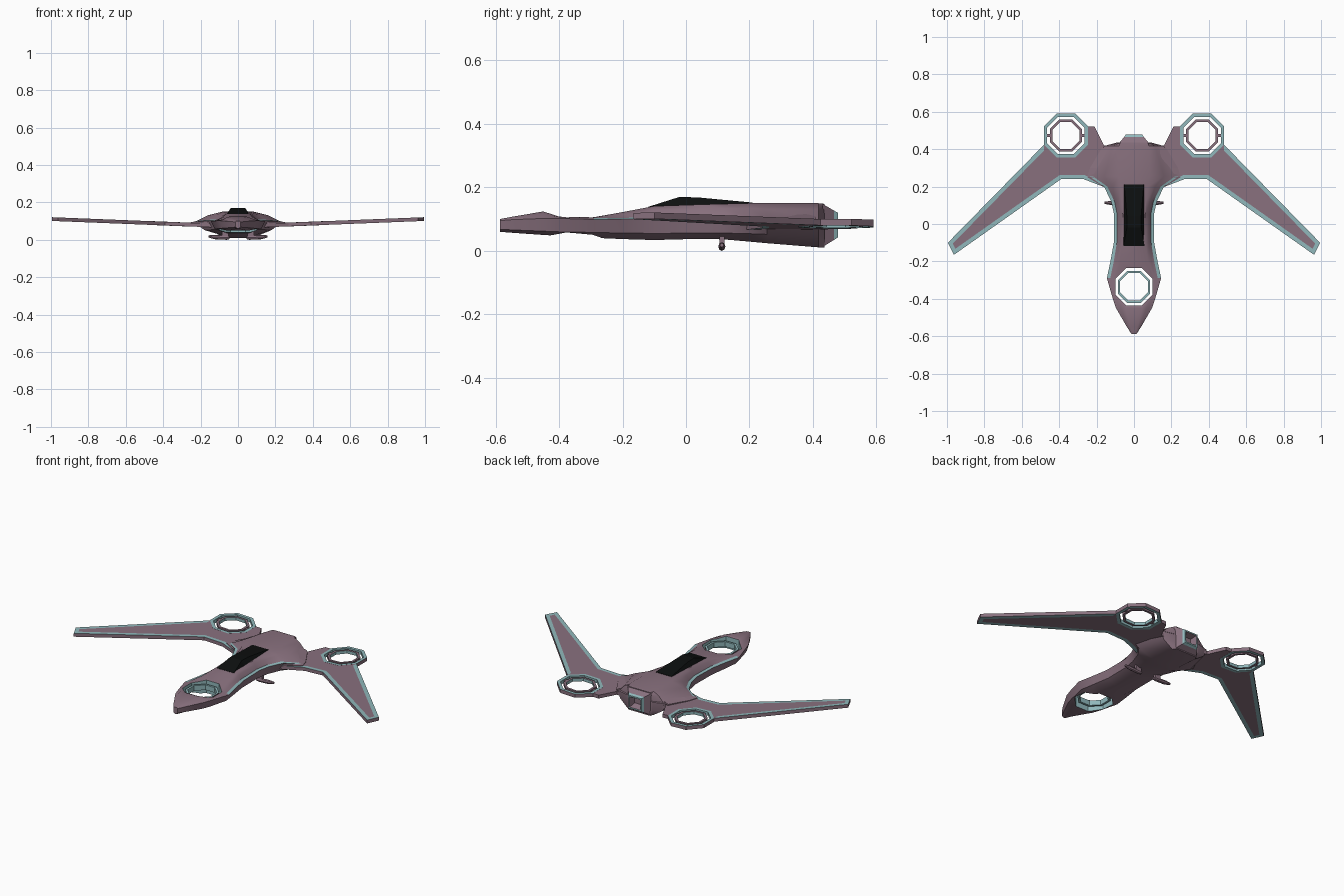
import bpy, bmesh, math
from mathutils import Vector

if "Cube" in bpy.data.objects:
    bpy.data.objects.remove(bpy.data.objects["Cube"])


def material(name, rgb):
    m = bpy.data.materials.new(name)
    m.diffuse_color = (*rgb, 1)
    m.use_nodes = True
    m.node_tree.nodes["Principled BSDF"].inputs["Base Color"].default_value = m.diffuse_color
    return m


MAUVE = material("mauve hull", (0.25, 0.165, 0.21))
TEAL = material("pale teal trim", (0.28, 0.48, 0.50))
BLACK = material("black canopy", (0.004, 0.005, 0.005))


def make(name, bm, mats=(MAUVE, TEAL), mirror=False):
    bmesh.ops.recalc_face_normals(bm, faces=bm.faces)
    me = bpy.data.meshes.new(name)
    bm.to_mesh(me)
    bm.free()
    ob = bpy.data.objects.new(name, me)
    bpy.context.collection.objects.link(ob)
    for m in mats:
        me.materials.append(m)
    if mirror:
        ob.modifiers.new("mirror", 'MIRROR')
    return ob


def loft(sections, closed=False):
    """Skin a list of equal-length point loops; cap the ends unless closed."""
    bm = bmesh.new()
    rows = [[bm.verts.new(p) for p in s] for s in sections]
    n = len(rows[0])
    pairs = list(zip(rows, rows[1:])) + ([(rows[-1], rows[0])] if closed else [])
    for a, b in pairs:
        for i in range(n):
            j = (i + 1) % n
            bm.faces.new((a[i], a[j], b[j], b[i]))
    if not closed:
        bm.faces.new(rows[0])
        bm.faces.new(rows[-1])
    return bm


def octagon(cx, cy, half):
    r = half / math.cos(math.pi / 8)
    return [(cx + r * math.cos(math.pi / 8 + k * math.pi / 4),
             cy + r * math.sin(math.pi / 8 + k * math.pi / 4)) for k in range(8)]


def octagon_ring(name, cx, cy, outer, inner, z, thick, top_teal, mirror):
    """Flat octagonal hoop with a teal bore."""
    secs = []
    for (ox, oy), (ix, iy) in zip(octagon(cx, cy, outer), octagon(cx, cy, inner)):
        h = thick / 2
        secs.append([(ox, oy, z(ox) + h), (ix, iy, z(ix) + h),
                     (ix, iy, z(ix) - h), (ox, oy, z(ox) - h)])
    bm = loft(secs, closed=True)
    bm.normal_update()
    for f in bm.faces:
        c = f.calc_center_median()
        dist = math.hypot(c.x - cx, c.y - cy)
        flat = outer - inner > 0 and inner + 0.003 < dist < outer - 0.003
        f.material_index = int(top_teal if flat else dist < (outer + inner) / 2)
    return make(name, bm, mirror=mirror)


# Fuselage: y, half width, chine z, top half width, top z, side half width, side z, bottom half width, bottom z
STATIONS = [
    (-0.587, 0.014, 0.095, 0.006, 0.100, 0.012, 0.068, 0.006, 0.060),
    (-0.55, 0.038, 0.098, 0.018, 0.107, 0.034, 0.066, 0.016, 0.057),
    (-0.45, 0.096, 0.102, 0.045, 0.124, 0.085, 0.062, 0.045, 0.050),
    (-0.40, 0.113, 0.102, 0.075, 0.108, 0.10, 0.060, 0.055, 0.047),
    (-0.29, 0.145, 0.099, 0.095, 0.106, 0.125, 0.058, 0.070, 0.041),
    (-0.20, 0.126, 0.100, 0.075, 0.122, 0.112, 0.056, 0.065, 0.037),
    (-0.10, 0.108, 0.101, 0.060, 0.141, 0.097, 0.055, 0.060, 0.034),
    (0.05, 0.106, 0.103, 0.060, 0.146, 0.097, 0.056, 0.060, 0.038),
    (0.12, 0.122, 0.104, 0.064, 0.148, 0.11, 0.056, 0.065, 0.036),
    (0.20, 0.16, 0.104, 0.075, 0.150, 0.14, 0.054, 0.075, 0.029),
    (0.255, 0.238, 0.097, 0.085, 0.150, 0.18, 0.052, 0.085, 0.024),
    (0.417, 0.16, 0.097, 0.080, 0.150, 0.14, 0.050, 0.080, 0.011),
    (0.437, 0.087, 0.095, 0.072, 0.148, 0.084, 0.050, 0.070, 0.010),
]


def hull_section(y, w, zc, wt, zt, wl, zl, wb, zb):
    rim = w - min(0.018, w * 0.15)
    mid = (wt * 0.45 + rim * 0.55, zt * 0.62 + (zc + 0.004) * 0.38)
    half = [(wt, zt), mid, (rim, zc + 0.004), (w, zc), (wl, zl), (wb, zb)]
    pts = half + [(-x, z) for x, z in reversed(half)]
    return [(x, y, z) for x, z in pts]


HOLE_Y = -0.336
bm = loft([hull_section(*s) for s in STATIONS])
bm.faces.ensure_lookup_table()
for k in range(len(STATIONS) - 1):          # trim line along the chine
    if 4 <= k <= 9:
        for i in (2, 8):
            bm.faces[k * 12 + i].material_index = 1
fuselage = make("fuselage", bm)

# Nose fan shaft cut through the fuselage
cutter = make("nose_shaft_cutter",
              loft([[(x, y, z) for x, y in octagon(0, HOLE_Y, 0.1)] for z in (-0.1, 0.3)]))
cutter.hide_render = True
cut = fuselage.modifiers.new("shaft", 'BOOLEAN')
cut.object, cut.operation, cut.solver = cutter, 'DIFFERENCE', 'EXACT'
bpy.context.view_layer.objects.active = fuselage
bpy.ops.object.modifier_apply(modifier="shaft")
bpy.data.objects.remove(cutter)
for p in fuselage.data.polygons:
    c = p.center
    if abs(p.normal.z) < 0.05 and math.hypot(c.x, c.y - HOLE_Y) < 0.107:
        p.material_index = 1
fuselage.select_set(True)
bpy.ops.object.shade_smooth_by_angle(angle=math.radians(32))
octagon_ring("nose_fan_ring", 0, HOLE_Y, 0.086, 0.074, lambda x: 0.085, 0.03, True, False)


# Tail nozzle: tapered duct with a teal lip and a recessed throat
def box_loop(y, wt, wb, zb, zt):
    return [(-wb, y, zb), (wb, y, zb), (wt, y, zt), (-wt, y, zt)]


bm = loft([box_loop(0.43, 0.082, 0.075, 0.012, 0.148), box_loop(0.466, 0.052, 0.05, 0.034, 0.127),
           box_loop(0.479, 0.044, 0.043, 0.042, 0.12), box_loop(0.479, 0.036, 0.035, 0.05, 0.112),
           box_loop(0.445, 0.025, 0.025, 0.065, 0.1)])
bm.faces.ensure_lookup_table()
for f in bm.faces[4:12]:
    f.material_index = 1
make("tail_nozzle", bm)

# Canopy
bm = loft([[(-0.058, y, zb), (0.058, y, zb), (wt, y, zt), (-wt, y, zt)] for y, zb, zt, wt in
           [(-0.118, 0.125, 0.139, 0.056), (-0.02, 0.138, 0.170, 0.038),
            (0.04, 0.140, 0.168, 0.038), (0.21, 0.142, 0.152, 0.052)]])
make("canopy", bm, (BLACK,))

# Wings: swept plates, slightly raised to the tips, with teal edge bands on both faces
FAN_X, FAN_Y = 0.364, 0.473


def wing_z(x):
    return 0.083 + 0.04 * (x - 0.3)


o = octagon(FAN_X, FAN_Y, 0.116)
outline = [(0.995, -0.10), (0.963, -0.165), (0.39, 0.24), (0.27, 0.24), (0.14, 0.19), (0.10, 0.30),
           (0.13, 0.42), (0.16, 0.42), (0.21, 0.52), (0.24, 0.52), o[3], o[4], o[5], o[6], o[7]]
bm = loft([[(x, y, wing_z(x) + d) for x, y in outline] for d in (-0.010, 0.010)])
bm.normal_update()
caps = [f for f in bm.faces if len(f.verts) > 4]
for cap in caps:
    rim = bmesh.ops.inset_region(bm, faces=[cap], thickness=0.022, use_even_offset=True)["faces"]
    for f in rim:
        c = f.calc_center_median()
        f.material_index = int(c.y < 0.265 and c.x > 0.15 or c.x > 0.5)
make("wing", bm, mirror=True)

# Wing root fairings sloping from the hull shoulder to the wing
bm = loft([[(x, y, z) for x, z in ((0.10, 0.06), (w, 0.076), (w, 0.094), (0.10, 0.125))]
           for y, w in ((0.20, 0.165), (0.25, 0.25), (0.30, 0.235), (0.41, 0.17))])
make("wing_root", bm, mirror=True)

# Wing fans: outer hoop, inner hoop and two joining pins
octagon_ring("wing_fan_hoop", FAN_X, FAN_Y, 0.118, 0.1, wing_z, 0.021, True, True)
octagon_ring("wing_fan_ring", FAN_X, FAN_Y, 0.085, 0.072, wing_z, 0.018, False, True)
for name, s in (("inner_fan_pin", -1), ("outer_fan_pin", 1)):
    bm = loft([[(x, FAN_Y + a * 0.008, wing_z(x) + b * 0.006)
                for a, b in ((-1, -1), (1, -1), (1, 1), (-1, 1))]
               for x in (FAN_X + s * 0.08, FAN_X + s * 0.105)])
    make(name, bm, mirror=True)

# Belly pods: short tapered barrels pointing outward, on small struts
bm = loft([[(x, 0.113 + r * math.cos(k * math.pi / 4), z + rz * math.sin(k * math.pi / 4))
            for k in range(8)]
           for x, r, rz, z in ((0.045, 0.010, 0.008, 0.012), (0.06, 0.011, 0.012, 0.012),
                               (0.125, 0.011, 0.012, 0.015), (0.157, 0.006, 0.006, 0.018))])
make("belly_pod", bm, mirror=True)
bm = loft([[(x, y, z) for x, y in ((0.05, 0.105), (0.085, 0.105), (0.085, 0.121), (0.05, 0.121))]
           for z in (0.012, 0.05)])
make("pod_strut", bm, mirror=True)
